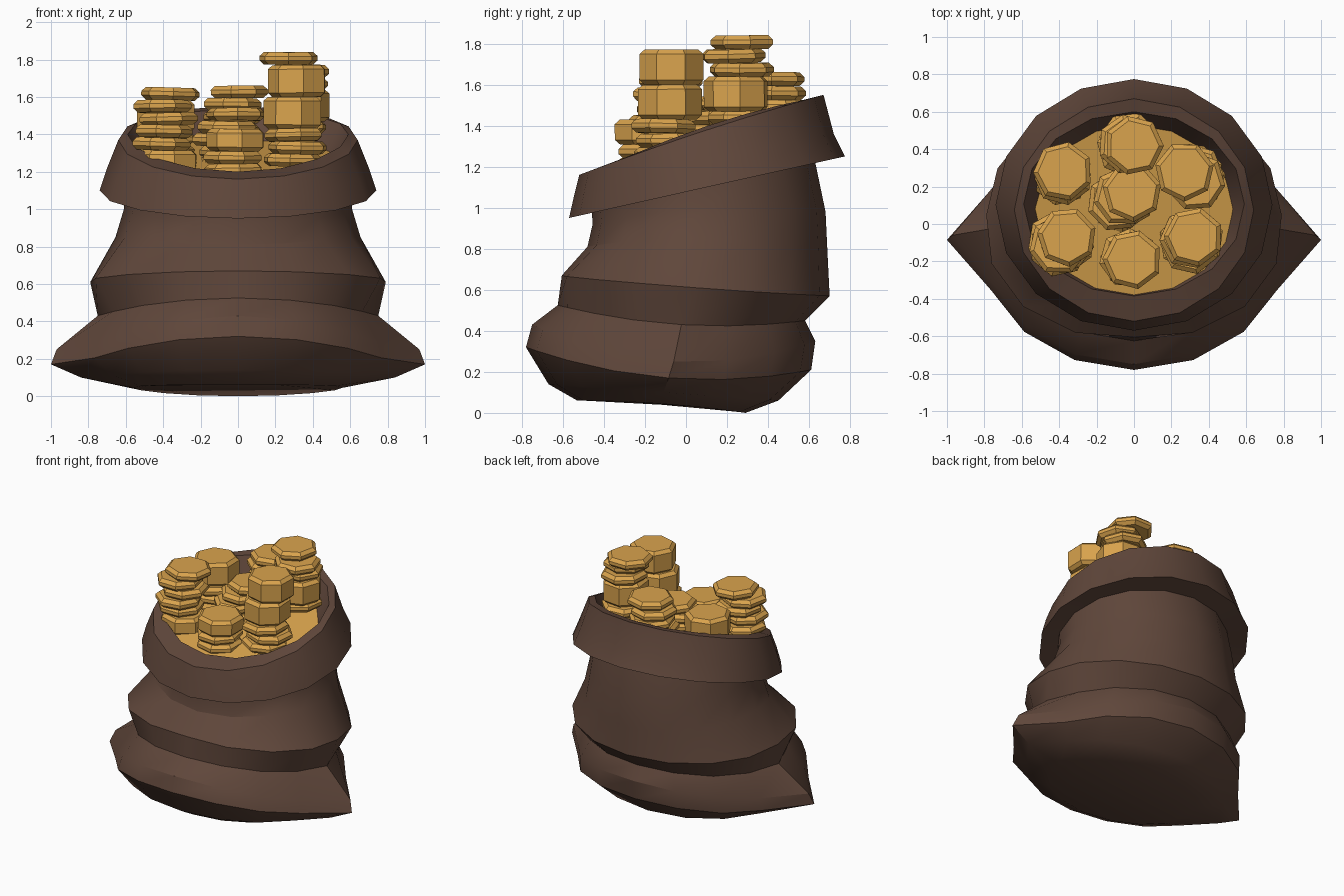
import bpy, bmesh, math, random
from mathutils import Matrix, Vector

if "Cube" in bpy.data.objects:
    bpy.data.objects.remove(bpy.data.objects["Cube"])

random.seed(4)

def material(name, rgb):
    m = bpy.data.materials.new(name)
    m.diffuse_color = (*rgb, 1)
    m.use_nodes = True
    m.node_tree.nodes["Principled BSDF"].inputs["Base Color"].default_value = m.diffuse_color
    return m

BROWN = material("brown cloth", (0.115, 0.062, 0.043))
GOLD = material("gold", (0.70, 0.37, 0.075))

def finish(name, bm, mat, angle):
    bmesh.ops.recalc_face_normals(bm, faces=bm.faces)
    me = bpy.data.meshes.new(name)
    bm.to_mesh(me)
    bm.free()
    ob = bpy.data.objects.new(name, me)
    bpy.context.collection.objects.link(ob)
    me.materials.append(mat)
    bpy.ops.object.select_all(action='DESELECT')
    ob.select_set(True)
    bpy.context.view_layer.objects.active = ob
    bpy.ops.object.shade_smooth_by_angle(angle=math.radians(angle))
    return ob

def ring(bm, yf, zf, yb, zb, hx, zs, corner=None, bulge=0, n=16):
    """Tilted oval through a front point, a back point and the two sides.
    corner pulls out the side points, bulge swells the front diagonals."""
    out = []
    for i in range(n):
        a = 2 * math.pi * i / n
        c, s = math.cos(a), math.sin(a)
        f = 1 + (bulge * abs(2 * c * s) if s < 0 else 0)
        x = c * (corner if corner and abs(s) < 0.01 else hx) * f
        y = (yf + yb) / 2 + s * f * (yb - yf) / 2
        z = (zf + zb) / 2 + s * (zb - zf) / 2 + (zs - (zf + zb) / 2) * c * c
        out.append(bm.verts.new((x, y, z)))
    return out

def loft(bm, rows):
    loops = [ring(bm, *r) for r in rows]
    for a, b in zip(loops, loops[1:]):
        for i in range(len(a)):
            j = (i + 1) % len(a)
            bm.faces.new((a[i], a[j], b[j], b[i]))
    return loops

# Sack: front y,z / back y,z / half width / side z / corner x / front bulge
bm = bmesh.new()
loops = loft(bm, [
    (-0.53, 0.06, 0.29, 0.00, 0.56, 0.045),
    (-0.67, 0.14, 0.45, 0.06, 0.73, 0.10, 0.84),
    (-0.78, 0.32, 0.61, 0.21, 0.83, 0.17, 1.00),
    (-0.75, 0.43, 0.63, 0.35, 0.81, 0.25, 0.97),
    (-0.625, 0.525, 0.58, 0.45, 0.72, 0.43, 0.75),
    (-0.605, 0.67, 0.70, 0.57, 0.79, 0.61, None, 0.06),
    (-0.48, 0.81, 0.69, 0.77, 0.655, 0.85),
    (-0.455, 0.92, 0.68, 0.98, 0.61, 1.00),
    (-0.46, 1.00, 0.63, 1.22, 0.60, 1.12),
    # rolled-over lip and inner wall
    (-0.57, 0.95, 0.775, 1.25, 0.74, 1.10),
    (-0.545, 1.06, 0.72, 1.36, 0.70, 1.22),
    (-0.52, 1.16, 0.67, 1.55, 0.64, 1.37),
    (-0.385, 1.20, 0.60, 1.53, 0.59, 1.40),
    (-0.365, 1.10, 0.50, 1.30, 0.49, 1.19),
])
bm.faces.new(loops[0])
finish("sack", bm, BROWN, 30)

# Gold surface filling the mouth
bm = bmesh.new()
bm.faces.new(ring(bm, -0.38, 1.17, 0.53, 1.37, 0.53, 1.27))
finish("gold_fill", bm, GOLD, 30)

# Coins: seven-sided, bevelled on both rims
def add_coin(bm, x, y, z, h):
    r, bevel = 0.16, 0.022
    prof = [(r - 0.025, 0), (r, bevel), (r, h - bevel), (r - 0.025, h)]
    tilt = 0.03 if h < 0.1 else 0.01
    mat = (Matrix.Translation((x, y, z))
           @ Matrix.Rotation(random.uniform(-tilt, tilt), 4, 'X')
           @ Matrix.Rotation(random.uniform(-tilt, tilt), 4, 'Y')
           @ Matrix.Rotation(random.uniform(0, math.tau), 4, 'Z'))
    rows = [[bm.verts.new(mat @ Vector((pr * math.cos(math.tau * k / 7),
                                        pr * math.sin(math.tau * k / 7), pz)))
             for k in range(7)] for pr, pz in prof]
    for a, b in zip(rows, rows[1:]):
        for k in range(7):
            bm.faces.new((a[k], a[(k + 1) % 7], b[(k + 1) % 7], b[k]))
    bm.faces.new(rows[0])
    bm.faces.new(rows[-1])

# Stacks: x, y, top z, lean of lower coins in x and y, coins from the top down
THICKNESS = {"t": 0.067, "m": 0.12, "T": 0.17}
STACKS = [
    (0.32, -0.07, 1.77, -0.02, -0.03, "TTttt"),
    (0.27, 0.28, 1.84, 0.06, -0.03, "tttTt"),
    (0.00, 0.42, 1.66, -0.02, 0.01, "tttt"),
    (-0.01, 0.17, 1.54, -0.06, -0.04, "ttttt"),
    (-0.38, 0.28, 1.58, 0.01, 0.0, "Tttt"),
    (-0.36, -0.07, 1.65, -0.03, -0.04, "tttttm"),
    (-0.01, -0.19, 1.43, -0.01, 0.0, "mtt"),
]
for n, (x, y, top, dx, dy, coins) in enumerate(STACKS):
    bm = bmesh.new()
    for k, kind in enumerate(coins):
        h = THICKNESS[kind]
        top -= h
        j = 0.025 if k else 0
        add_coin(bm, x + (dx if k else 0) + random.uniform(-j, j),
                 y + (dy if k else 0) + random.uniform(-j, j), top, h)
    finish(f"coin_stack_{n + 1}", bm, GOLD, 25)
